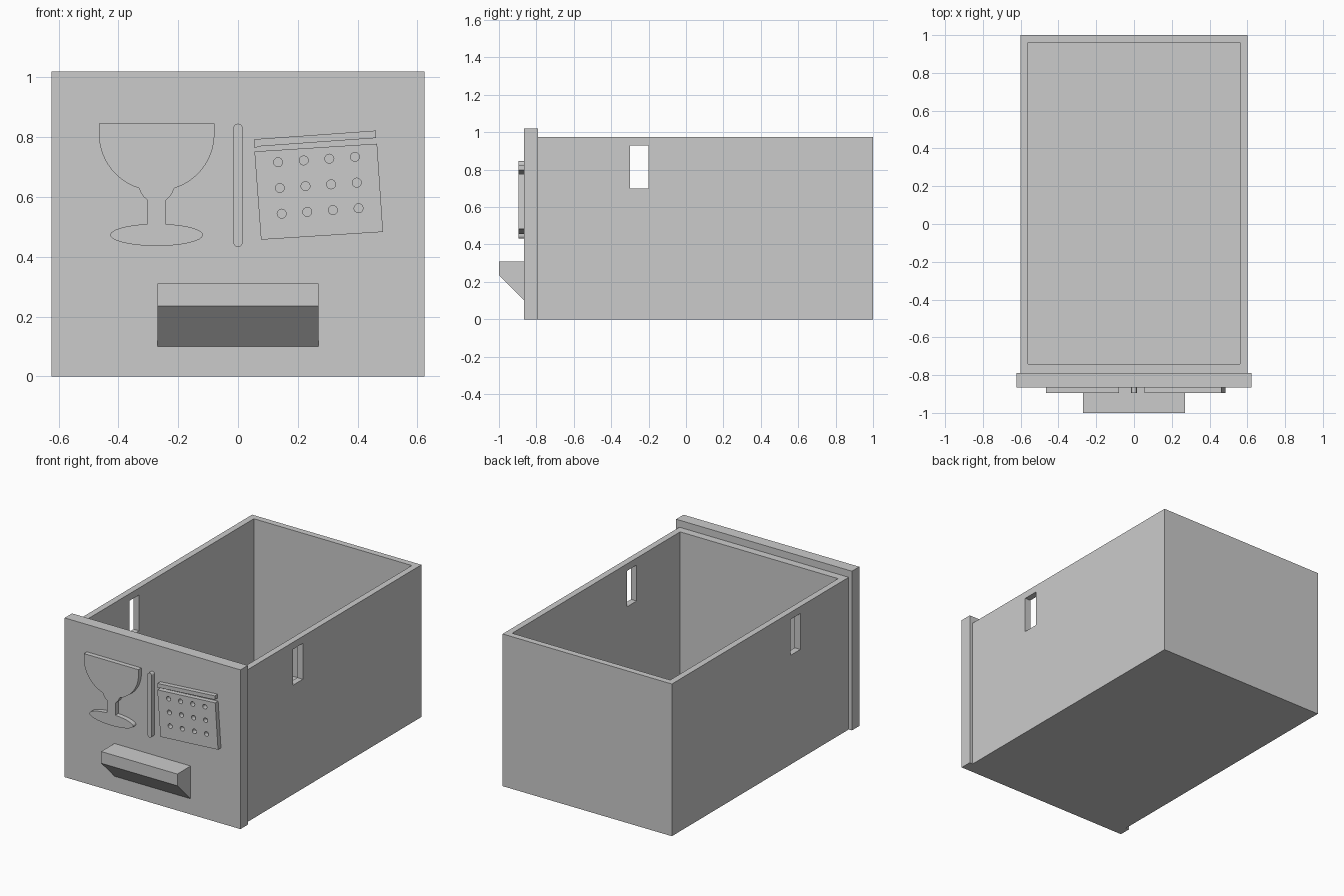
import bpy, bmesh
from math import sin, cos, pi, acos
from mathutils import Vector

cube = bpy.data.objects.get("Cube")
if cube:
    bpy.data.objects.remove(cube, do_unlink=True)

grey = bpy.data.materials.new("plain grey")
grey.use_nodes = True
grey.diffuse_color = (0.6, 0.6, 0.6, 1)
grey.node_tree.nodes["Principled BSDF"].inputs["Base Color"].default_value = (0.6, 0.6, 0.6, 1)


def prism(name, outline, lo, hi, axis="y"):
    """Extrude a 2D outline: (x, z) along y, or (y, z) along x."""
    bm = bmesh.new()
    place = (lambda a, b: (a, lo, b)) if axis == "y" else (lambda a, b: (lo, a, b))
    step = Vector((0, hi - lo, 0)) if axis == "y" else Vector((hi - lo, 0, 0))
    face = bm.faces.new([bm.verts.new(place(a, b)) for a, b in outline])
    ext = bmesh.ops.extrude_face_region(bm, geom=[face])
    moved = [v for v in ext["geom"] if isinstance(v, bmesh.types.BMVert)]
    bmesh.ops.translate(bm, vec=step, verts=moved)
    bmesh.ops.recalc_face_normals(bm, faces=bm.faces)
    mesh = bpy.data.meshes.new(name)
    bm.to_mesh(mesh)
    bm.free()
    mesh.materials.append(grey)
    obj = bpy.data.objects.new(name, mesh)
    bpy.context.collection.objects.link(obj)
    return obj


def box(name, x0, x1, y0, y1, z0, z1):
    return prism(name, [(x0, z0), (x1, z0), (x1, z1), (x0, z1)], y0, y1)


def arc(cx, cz, rx, rz, a0, a1, n):
    return [(cx + rx * cos(a0 + (a1 - a0) * i / n),
             cz + rz * sin(a0 + (a1 - a0) * i / n)) for i in range(n + 1)]


def cut(target, cutter):
    mod = target.modifiers.new("cut", "BOOLEAN")
    mod.operation = "DIFFERENCE"
    mod.solver = "EXACT"
    mod.object = cutter
    bpy.context.view_layer.objects.active = target
    bpy.ops.object.modifier_apply(modifier=mod.name)
    bpy.data.objects.remove(cutter, do_unlink=True)


# Open drawer tray with a slot through both side walls
tray = box("drawer_tray", -0.60, 0.60, -0.79, 1.0, 0, 0.975)
cut(tray, box("cavity_cutter", -0.56, 0.56, -0.74, 0.96, 0.04, 1.2))
cut(tray, box("slot_cutter", -0.8, 0.8, -0.30, -0.20, 0.70, 0.93))

# Front panel and wedge pull
FRONT, RELIEF = -0.865, -0.895
box("front_panel", -0.623, 0.623, FRONT, -0.79, 0, 1.02)
prism("pull_handle", [(FRONT, 0.10), (FRONT, 0.31), (-1.0, 0.31), (-1.0, 0.235)],
      -0.27, 0.27, axis="x")

# Raised goblet: half outline mirrored about its stem
half = [(0.193, 0.845)] + arc(0, 0.81, 0.193, 0.19, 0, -1.26, 16)
half += [(0.053, 0.615), (0.045, 0.602), (0.030, 0.588)]
half += arc(0, 0.473, 0.155, 0.037, acos(0.03 / 0.155), -pi / 2, 20)
mid = -0.272
goblet = [(mid + x, z) for x, z in half] + [(mid - x, z) for x, z in reversed(half[:-1])]
prism("goblet_relief", goblet, RELIEF, FRONT)

# Rounded divider bar
prism("divider_bar", arc(0, 0.83, 0.015, 0.015, 0, pi, 10)
      + arc(0, 0.447, 0.015, 0.015, pi, 2 * pi, 10), RELIEF, FRONT)

# Tilted cracker with a grid of holes, and the strip above it
cracker = prism("cracker_relief", [(0.055, 0.752), (0.465, 0.778), (0.485, 0.483), (0.077, 0.457)],
                RELIEF, FRONT)
for row in range(3):
    for col in range(4):
        cx = 0.134 + 0.0857 * col + 0.006 * row
        cz = 0.716 + 0.006 * col - 0.086 * row
        cut(cracker, prism("hole_cutter", arc(cx, cz, 0.015, 0.015, 0, 2 * pi * 15 / 16, 15),
                           RELIEF - 0.05, FRONT + 0.05))
prism("cracker_edge_relief", [(0.055, 0.793), (0.462, 0.822), (0.462, 0.797),
                              (0.07, 0.769), (0.055, 0.763)], RELIEF, FRONT)
